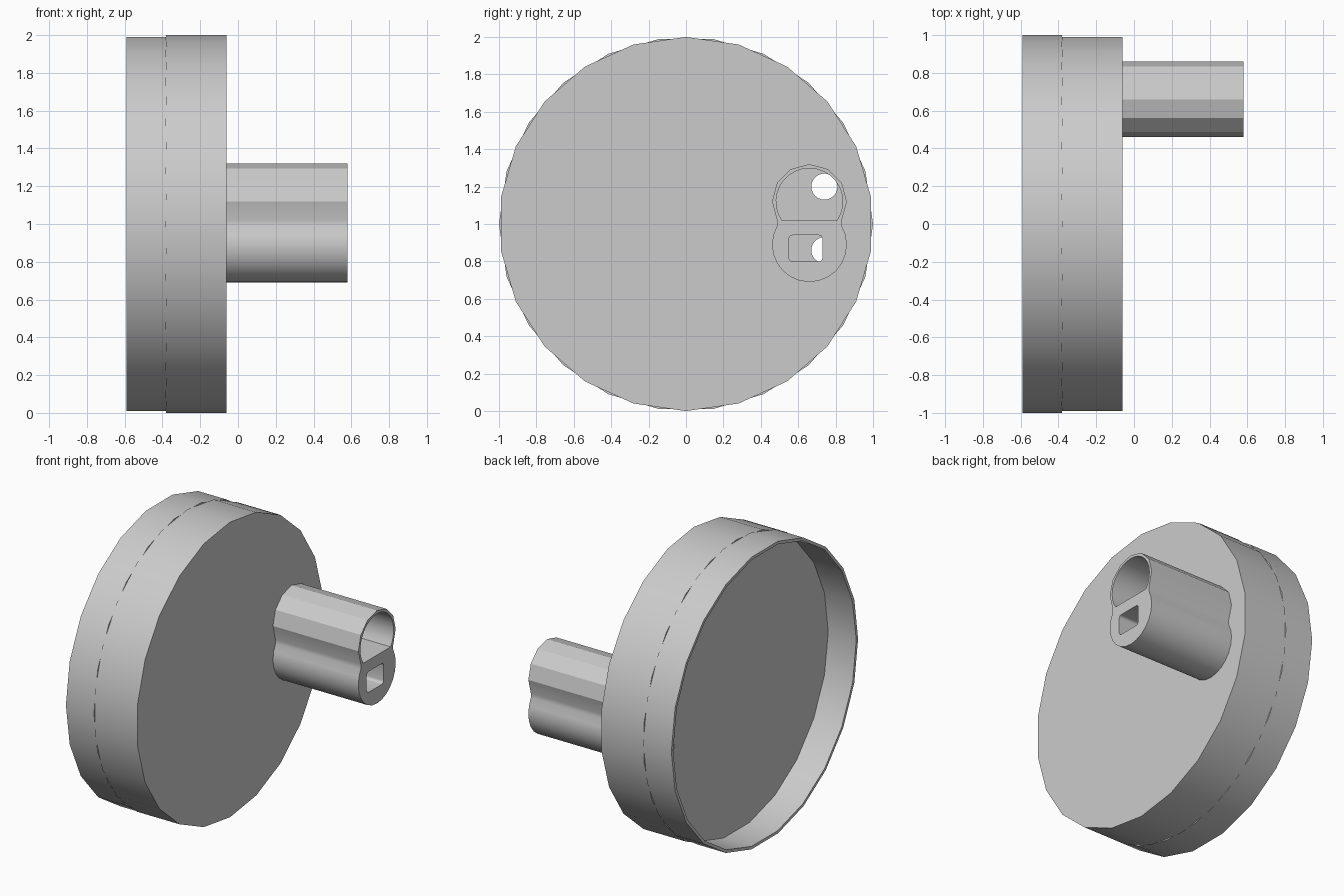
import bpy
from math import cos, sin, radians, pi
from mathutils import Matrix

if "Cube" in bpy.data.objects:
    bpy.data.objects.remove(bpy.data.objects["Cube"], do_unlink=True)

grey = bpy.data.materials.new("plain_grey")
grey.use_nodes = True
COLOUR = (0.6, 0.6, 0.6, 1)
grey.diffuse_color = COLOUR
grey.node_tree.nodes["Principled BSDF"].inputs["Base Color"].default_value = COLOUR

# Profile axes (y, z) with the extrusion running along x
AXES = Matrix(((0, 0, 1, 0), (1, 0, 0, 0), (0, 1, 0, 0), (0, 0, 0, 1)))


def arc(cy, cz, r, start, end, steps):
    angles = [radians(start + (end - start) * i / steps) for i in range(steps + 1)]
    return [(cy + r * cos(a), cz + r * sin(a)) for a in angles]


def circle(cy, cz, r, sides, start=0):
    return arc(cy, cz, r, start, start + 360, sides)[:-1]


def rounded_box(y0, y1, z0, z1, r):
    return (arc(y1 - r, z1 - r, r, 0, 90, 4) + arc(y0 + r, z1 - r, r, 90, 180, 4)
            + arc(y0 + r, z0 + r, r, 180, 270, 4) + arc(y1 - r, z0 + r, r, 270, 360, 4))


def prism(name, x0, x1, loops, angle):
    """Extrude an outline with holes from x0 to x1."""
    curve = bpy.data.curves.new(name, "CURVE")
    curve.dimensions = "2D"
    curve.fill_mode = "BOTH"
    curve.extrude = (x1 - x0) / 2
    for loop in loops:
        spline = curve.splines.new("POLY")
        spline.points.add(len(loop) - 1)
        for point, (y, z) in zip(spline.points, loop):
            point.co = (y, z, 0, 1)
        spline.use_cyclic_u = True
    source = bpy.data.objects.new(name + "_outline", curve)
    bpy.context.collection.objects.link(source)
    bpy.context.view_layer.update()
    mesh = bpy.data.meshes.new_from_object(
        source.evaluated_get(bpy.context.evaluated_depsgraph_get()))
    bpy.data.objects.remove(source, do_unlink=True)
    mesh.transform(Matrix.Translation(((x0 + x1) / 2, 0, 0)) @ AXES)
    mesh.materials.clear()
    mesh.materials.append(grey)
    obj = bpy.data.objects.new(name, mesh)
    bpy.context.collection.objects.link(obj)
    bpy.ops.object.select_all(action="DESELECT")
    obj.select_set(True)
    bpy.context.view_layer.objects.active = obj
    bpy.ops.object.shade_smooth_by_angle(angle=radians(angle))
    return obj


SIDES = 22
SPOUT_Y, UPPER_Z, LOWER_Z = 0.66, 1.12, 0.89

# Open skirt behind the disc
prism("rear_skirt", -0.59, -0.38,
      [circle(0, 1, 1, SIDES), circle(0, 1, 0.98, SIDES)], 30)

# Thick disc with two passages leading into the spout
prism("front_disc", -0.38, -0.06,
      [circle(0, 1, 1, SIDES, 90)]
      + [circle(0.74, z, 0.07, 24) for z in (1.2, 0.86)], 30)

# Pinched spout with a round bore above and a slot below
outline = (arc(SPOUT_Y, UPPER_Z, 0.2, -30, 210, 8)
           + arc(SPOUT_Y, LOWER_Z, 0.2, 150, 390, 16))
bore = arc(SPOUT_Y, UPPER_Z, 0.178, -35, 215, 20)
slot = rounded_box(0.55, 0.73, 0.8, 0.94, 0.02)
prism("spout", -0.06, 0.58, [outline, bore, slot], 25)
